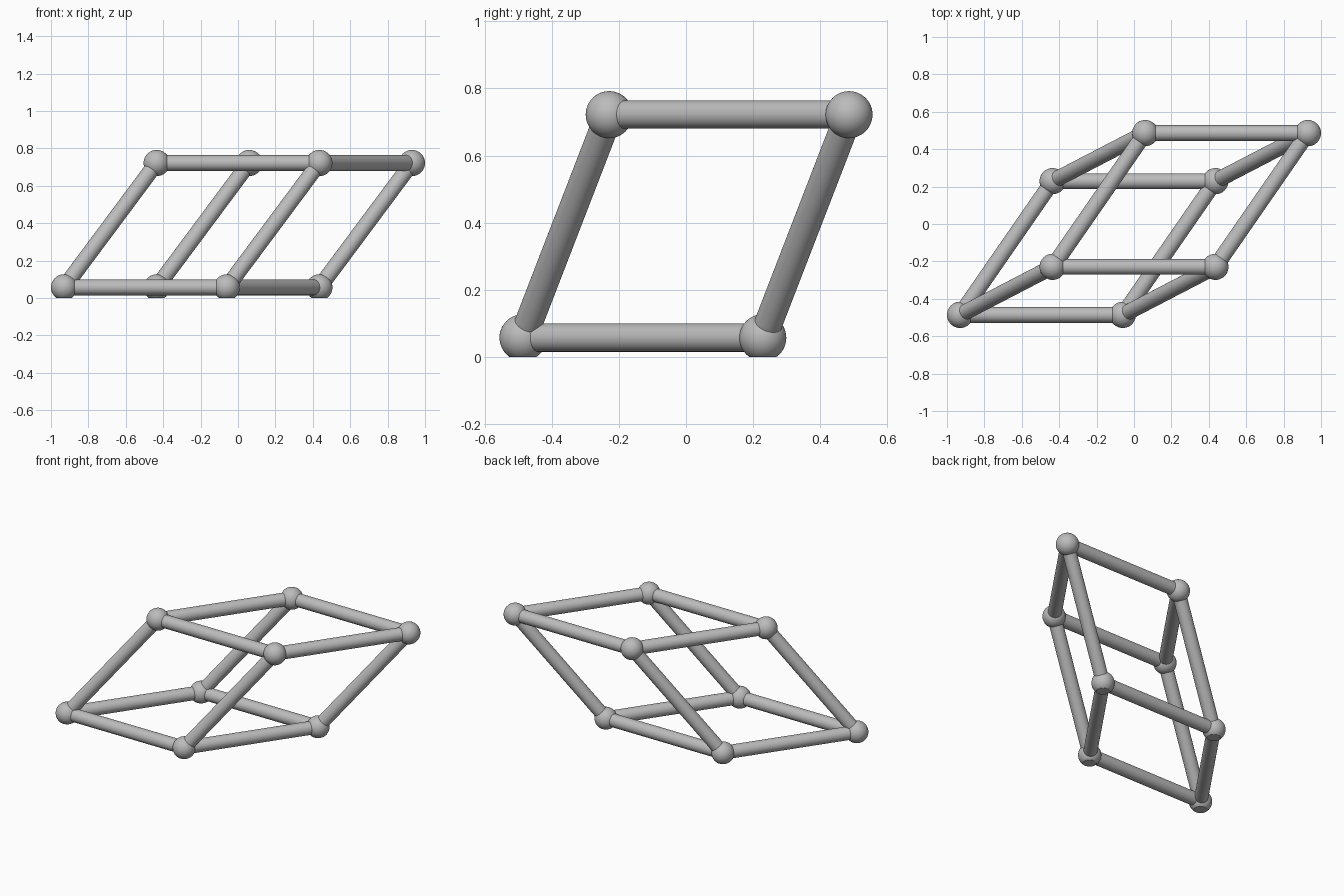
import bpy, bmesh
from itertools import product
from math import radians
from mathutils import Vector

cube = bpy.data.objects.get("Cube")
if cube:
    bpy.data.objects.remove(cube, do_unlink=True)

BALL_R, BAR_R, BASE_Z = 0.07, 0.042, 0.057
# Three equal edges of the slanted cell
EDGES = [Vector((0.87, 0, 0)), Vector((0.495, 0.715, 0)), Vector((0.495, 0.257, 0.665))]
ORIGIN = -sum(EDGES, Vector()) / 2
ORIGIN.z = BASE_Z

grey = bpy.data.materials.new("plain grey")
grey.use_nodes = True
colour = (0.5, 0.5, 0.5, 1)
grey.diffuse_color = colour
grey.node_tree.nodes["Principled BSDF"].inputs["Base Color"].default_value = colour


def finish(bm, name):
    mesh = bpy.data.meshes.new(name)
    bm.to_mesh(mesh)
    bm.free()
    mesh.materials.append(grey)
    obj = bpy.data.objects.new(name, mesh)
    bpy.context.collection.objects.link(obj)
    bpy.ops.object.select_all(action="DESELECT")
    obj.select_set(True)
    bpy.context.view_layer.objects.active = obj
    bpy.ops.object.shade_smooth_by_angle(angle=radians(30))
    return obj


def corner_ball(name, centre):
    bm = bmesh.new()
    bmesh.ops.create_uvsphere(bm, u_segments=48, v_segments=24, radius=BALL_R)
    bmesh.ops.translate(bm, verts=bm.verts, vec=centre)
    # Lower balls are sliced flat so the frame can stand
    if centre.z < BALL_R:
        cut = bmesh.ops.bisect_plane(bm, geom=bm.verts[:] + bm.edges[:] + bm.faces[:],
                                     plane_co=(0, 0, 0), plane_no=(0, 0, 1), clear_inner=True)
        rim = [e for e in cut["geom_cut"] if isinstance(e, bmesh.types.BMEdge)]
        bmesh.ops.contextual_create(bm, geom=rim)
        bmesh.ops.recalc_face_normals(bm, faces=bm.faces)
    finish(bm, name)


def bar(name, start, step):
    bm = bmesh.new()
    bmesh.ops.create_cone(bm, cap_ends=True, segments=48, radius1=BAR_R,
                          radius2=BAR_R, depth=step.length)
    obj = finish(bm, name)
    obj.location = start + step / 2
    obj.rotation_mode = "QUATERNION"
    obj.rotation_quaternion = step.to_track_quat("Z", "Y")


# Balls at all eight corners, bars along each edge leaving a corner
BAR_NAMES = ["cross_bar", "side_bar", "slanted_post"]
for steps in product((0, 1), repeat=3):
    corner = ORIGIN + sum((e * s for e, s in zip(EDGES, steps)), Vector())
    corner_ball("top_ball" if steps[2] else "bottom_ball", corner)
    for edge, taken, name in zip(EDGES, steps, BAR_NAMES):
        if not taken:
            bar(name, corner, edge)
